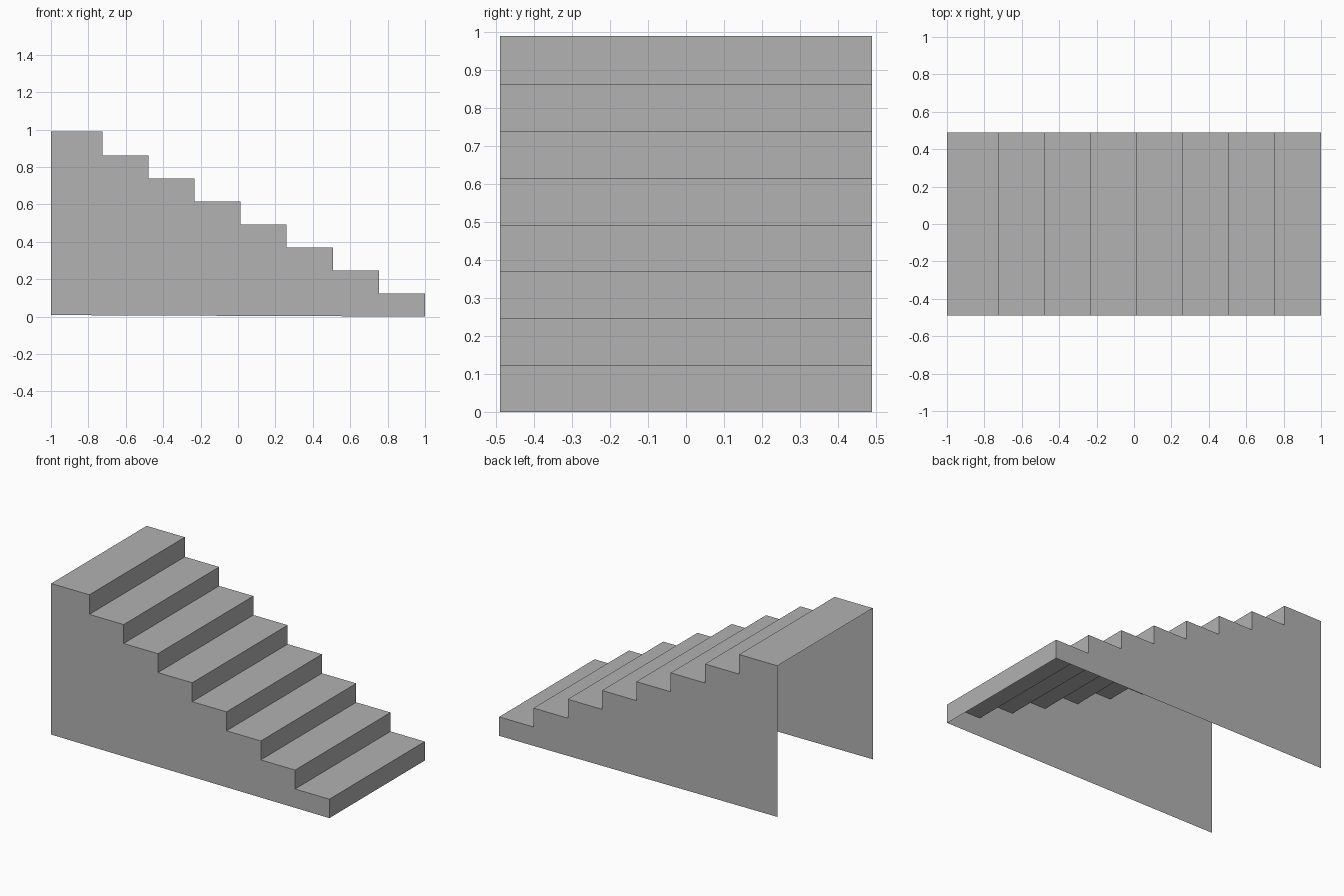
import bpy

cube = bpy.data.objects.get("Cube")
if cube:
    bpy.data.objects.remove(cube, do_unlink=True)

STEPS = 8
RUN, RISE = 0.2465, 0.1232
HALF = 0.49           # half the width of the flight
TOP = 0.99

# One plain grey for everything
grey = bpy.data.materials.new("plain_grey")
grey.use_nodes = True
colour = (0.445, 0.445, 0.445, 1)
grey.diffuse_color = colour
grey.node_tree.nodes["Principled BSDF"].inputs["Base Color"].default_value = colour


def add_sheet(name, verts, faces):
    mesh = bpy.data.meshes.new(name)
    mesh.from_pydata(verts, [], faces)
    mesh.materials.append(grey)
    obj = bpy.data.objects.new(name, mesh)
    bpy.context.collection.objects.link(obj)
    return obj


# Stepped profile from the foot of the flight up to the top landing
profile = [(1, 0)]
for i in range(STEPS):
    last = i == STEPS - 1
    z = TOP if last else RISE * (i + 1)
    profile.append((1 - RUN * i, z))
    profile.append((-1 if last else 1 - RUN * (i + 1), z))

# Folded sheet of risers and treads, open underneath and at the tall end
n = len(profile)
verts = [(x, y, z) for y in (-HALF, HALF) for x, z in profile]
add_sheet("risers_and_treads", verts,
          [(i, i + n, i + n + 1, i + 1) for i in range(n - 1)])

# Thin side walls, with a very slightly raised bottom corner at the tall end
outline = profile + [(-1, 0.008)]
for name, y in (("front_wall", -HALF), ("back_wall", HALF)):
    order = list(range(len(outline)))
    if y > 0:
        order.reverse()
    add_sheet(name, [(x, y, z) for x, z in outline], [order])

# Face the walls outward
for name, side in (("front_wall", -1), ("back_wall", 1)):
    mesh = bpy.data.objects[name].data
    if mesh.polygons[0].normal.y * side < 0:
        mesh.flip_normals()
